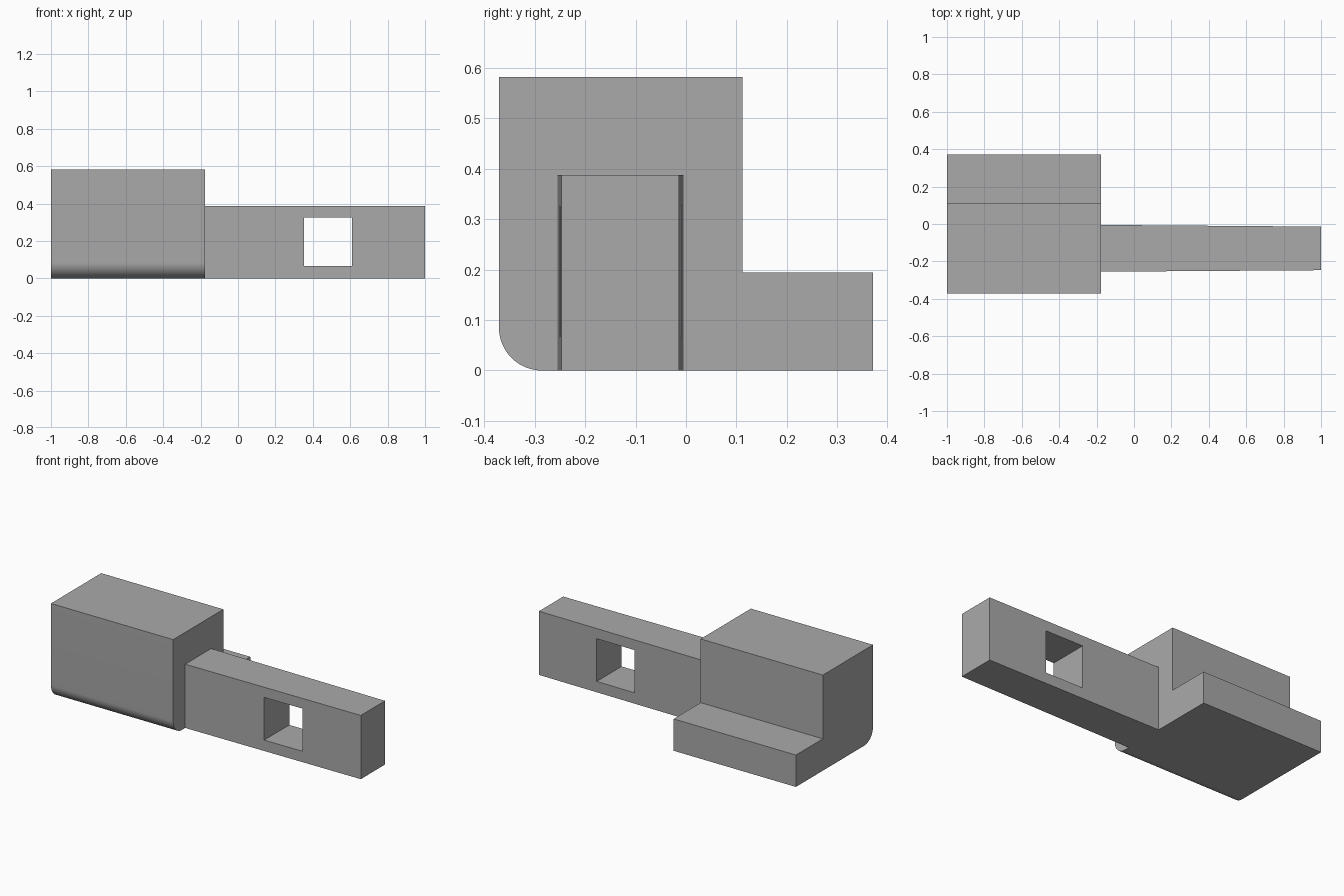
import bpy, bmesh, math

old = bpy.data.objects.get("Cube")
if old:
    bpy.data.objects.remove(old, do_unlink=True)

grey = bpy.data.materials.new("plain grey")
grey.use_nodes = True
colour = (0.40, 0.40, 0.40, 1)
grey.diffuse_color = colour
grey.node_tree.nodes["Principled BSDF"].inputs["Base Color"].default_value = colour


def prism(name, outline, offset):
    """Extrude a flat 3D outline along an offset vector into a solid."""
    bm = bmesh.new()
    face = bm.faces.new([bm.verts.new(p) for p in outline])
    top = bmesh.ops.extrude_face_region(bm, geom=[face])["geom"]
    bmesh.ops.translate(bm, vec=offset,
                        verts=[g for g in top if isinstance(g, bmesh.types.BMVert)])
    bmesh.ops.recalc_face_normals(bm, faces=bm.faces)
    mesh = bpy.data.meshes.new(name)
    bm.to_mesh(mesh)
    bm.free()
    mesh.materials.append(grey)
    obj = bpy.data.objects.new(name, mesh)
    bpy.context.collection.objects.link(obj)
    return obj


# Stepped body with a rounded lower front edge
LEFT, JOIN, HALF, R = -1.0, -0.177, 0.371, 0.085
side = [(HALF, 0), (HALF, 0.194), (0.112, 0.194), (0.112, 0.582), (-HALF, 0.582)]
for i in range(17):
    a = math.pi + i / 16 * math.pi / 2
    side.append((-HALF + R + R * math.cos(a), R + R * math.sin(a)))
body = prism("body", [(LEFT, y, z) for y, z in side], (JOIN - LEFT, 0, 0))

# Arm that narrows slightly towards its tip
plan = [(JOIN, -0.255), (1.0, -0.247), (1.0, -0.014), (JOIN, -0.005)]
arm = prism("arm", [(x, y, 0) for x, y in plan], (0, 0, 0.388))

# Square window through the arm
window = [(0.352, 0.066), (0.609, 0.066), (0.609, 0.326), (0.352, 0.326)]
cutter = prism("window_cutter", [(x, -0.5, z) for x, z in window], (0, 1, 0))
cutter.hide_render = True
cut = arm.modifiers.new("window", "BOOLEAN")
cut.operation = "DIFFERENCE"
cut.solver = "EXACT"
cut.object = cutter
bpy.context.view_layer.objects.active = arm
bpy.ops.object.modifier_apply(modifier=cut.name)
bpy.data.objects.remove(cutter, do_unlink=True)

# Smooth only the rounded edge
bpy.ops.object.select_all(action="DESELECT")
body.select_set(True)
bpy.context.view_layer.objects.active = body
bpy.ops.object.shade_smooth_by_angle(angle=math.radians(30))
